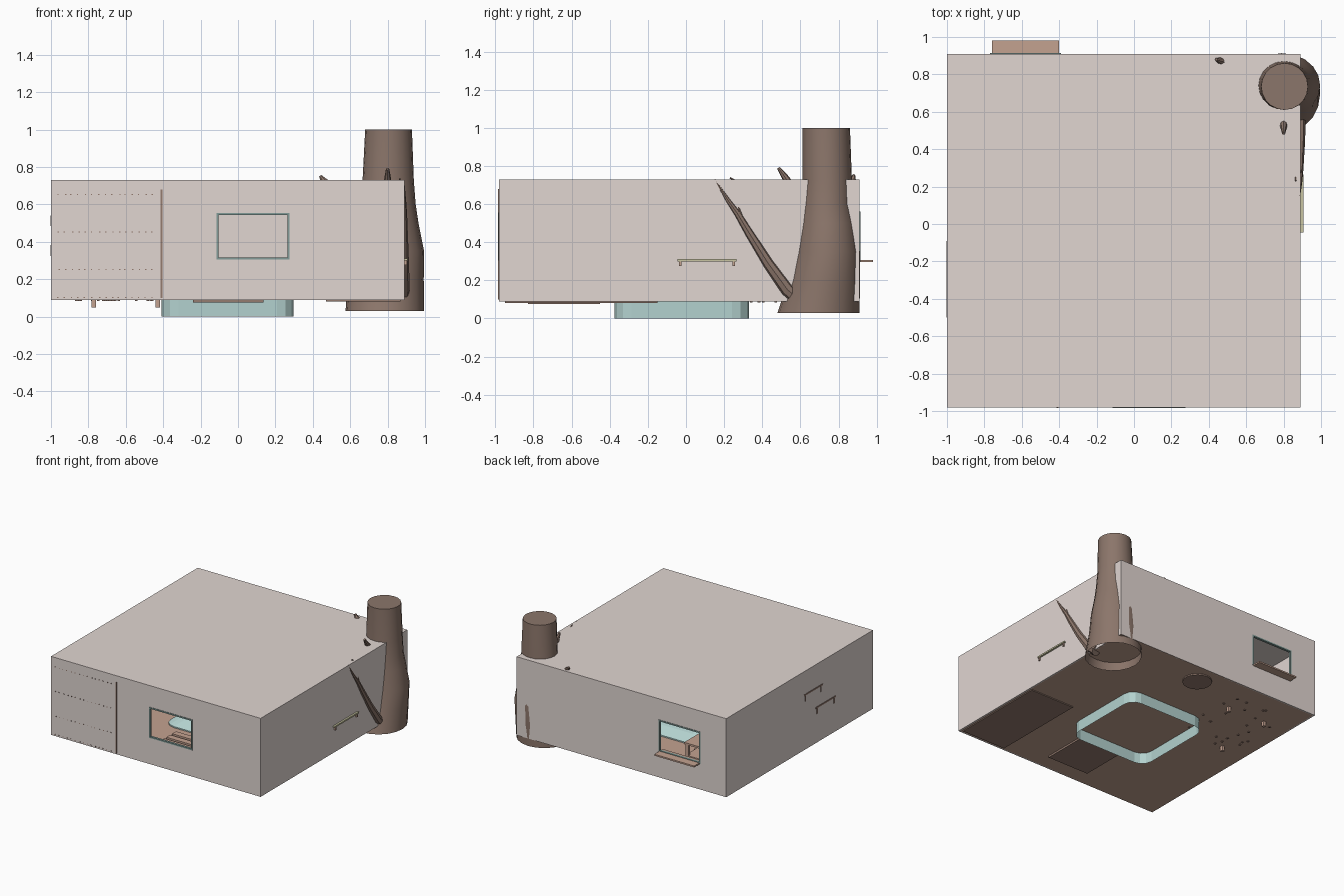
import bpy, bmesh, math, random
from mathutils import Vector

if "Cube" in bpy.data.objects:
    bpy.data.objects.remove(bpy.data.objects["Cube"])

random.seed(4)
MATS = {}
COL = dict(wall=(.75, .67, .64), wood=(.55, .36, .28), dark=(.30, .20, .16), bark=(.26, .18, .145),
           teal=(.45, .64, .62), frame=(.22, .33, .31), olive=(.58, .56, .36), red=(.62, .22, .18),
           blue=(.18, .25, .48), cream=(.80, .74, .62))


def paint(ob, c):
    if c not in MATS:
        MATS[c] = bpy.data.materials.new(c)
        MATS[c].diffuse_color = (*COL[c], 1)
    ob.data.materials.append(MATS[c])
    return ob


def finish(bm, name, c):
    bmesh.ops.recalc_face_normals(bm, faces=bm.faces)
    me = bpy.data.meshes.new(name)
    bm.to_mesh(me)
    bm.free()
    ob = bpy.data.objects.new(name, me)
    bpy.context.collection.objects.link(ob)
    return paint(ob, c)


def boxes(name, c, *spans):
    """One object made of boxes given as (x0, x1, y0, y1, z0, z1)."""
    bm = bmesh.new()
    for x0, x1, y0, y1, z0, z1 in spans:
        vs = bmesh.ops.create_cube(bm, size=1)['verts']
        for v in vs:
            v.co = ((x0 + x1) / 2 + v.co.x * (x1 - x0), (y0 + y1) / 2 + v.co.y * (y1 - y0),
                    (z0 + z1) / 2 + v.co.z * (z1 - z0))
    return finish(bm, name, c)


def loft(name, c, rings, top=True, bottom=False):
    bm = bmesh.new()
    rows = [[bm.verts.new(p) for p in r] for r in rings]
    n = len(rows[0])
    for a, b in zip(rows, rows[1:]):
        for i in range(n):
            bm.faces.new((a[i], a[(i + 1) % n], b[(i + 1) % n], b[i]))
    if top:
        bm.faces.new(rows[-1])
    if bottom:
        bm.faces.new(rows[0])
    return finish(bm, name, c)


def smooth(ob):
    bpy.ops.object.select_all(action='DESELECT')
    ob.select_set(True)
    bpy.context.view_layer.objects.active = ob
    bpy.ops.object.shade_smooth_by_angle(angle=math.radians(40))


def ellipse(cx, cy, rx, ry, z, n=20):
    return [(cx + rx * math.cos(i * math.tau / n), cy + ry * math.sin(i * math.tau / n), z) for i in range(n)]


def limb(name, pts, n=8):
    """Tapered branch through (x, y, z, radius) points."""
    rings = []
    for i, p in enumerate(pts):
        d = Vector(pts[min(i + 1, len(pts) - 1)][:3]) - Vector(pts[max(i - 1, 0)][:3])
        q = d.to_track_quat('Z', 'Y')
        rings.append([Vector(p[:3]) + q @ Vector((p[3] * math.cos(k * math.tau / n), p[3] * math.sin(k * math.tau / n), 0))
                      for k in range(n)])
    smooth(loft(name, 'bark', rings, True, True))


# Room shell with two window openings
X0, X1, Y0, Y1, Z0, Z1 = -1, .89, -.98, .91, .09, .73
shell = boxes('room_walls', 'wall', (X0, X1, Y0, Y1, Z0, Z1))
cuts = [(X0 + .012, X1 - .012, Y0 + .012, Y1 - .012, 0, Z1 - .012),
        (-.11, .27, -1.1, -.9, .31, .55), (-.77, -.39, .8, 1.1, .30, .56)]
for span in cuts:
    cutter = boxes('cutter', 'wall', span)
    cutter.hide_render = True
    mod = shell.modifiers.new('cut', 'BOOLEAN')
    mod.object, mod.operation, mod.solver = cutter, 'DIFFERENCE', 'EXACT'
    bpy.context.view_layer.objects.active = shell
    bpy.ops.object.modifier_apply(modifier='cut')
    bpy.data.objects.remove(cutter)
boxes('floor', 'wood', (X0 + .001, X1 - .001, Y0 + .001, Y1 - .001, .09, .10))


# Window frames and outer sill
def window(name, x0, x1, z0, z1, y0, y1, t=.011):
    boxes(name, 'frame', (x0, x1, y0, y1, z0, z0 + t), (x0, x1, y0, y1, z1 - t, z1),
          (x0, x0 + t, y0, y1, z0 + t, z1 - t), (x1 - t, x1, y0, y1, z0 + t, z1 - t))


window('front_window_frame', -.115, .275, .305, .555, -.984, -.965)
window('back_window_frame', -.77, -.39, .30, .56, .895, .914)
boxes('back_window_sill', 'wood', (-.76, -.40, .87, .98, .295, .307))

# Tree trunk standing in the corner
trunk = loft('tree_trunk', 'bark', [ellipse(*r) for r in (
    (.785, .695, .21, .215, .03), (.79, .725, .203, .188, .2), (.80, .742, .195, .17, .35),
    (.80, .742, .165, .15, .5), (.80, .737, .15, .135, .6), (.803, .74, .137, .13, .73),
    (.805, .735, .125, .125, 1.0))])
smooth(trunk)

# Branches: one along the right wall, others through the roof
limb('right_branch', [(.87, .60, .09, .04), (.882, .53, .15, .036), (.884, .43, .29, .03), (.884, .33, .45, .024),
                      (.886, .27, .55, .018), (.886, .22, .62, .013), (.886, .15, .73, .003)])
limb('right_twig', [(.886, .30, .50, .014), (.888, .285, .54, .012), (.888, .275, .585, .004)])
limb('front_branch', [(.80, .68, .5, .04), (.80, .58, .65, .028), (.80, .52, .74, .018), (.80, .485, .79, .009)])
limb('left_branch', [(.72, .76, .45, .04), (.56, .83, .62, .032), (.47, .87, .71, .025), (.44, .88, .752, .008)])
limb('thin_branch', [(.84, .62, .5, .02), (.86, .4, .64, .013), (.865, .23, .738, .004)])


# Heated table with a rounded blanket reaching below the floor
def rounded(h, z, r=.09, k=4):
    out = []
    for q in range(4):
        sx, sy = ((1, 1), (-1, 1), (-1, -1), (1, -1))[q]
        for i in range(k):
            a = (q + i / (k - 1)) * math.pi / 2
            out.append((-.055 + sx * (h - r) + r * math.cos(a), -.022 + sy * (h - r) + r * math.sin(a), z))
    return out


loft('table_blanket', 'teal', [rounded(.353, 0), rounded(.353, .11), rounded(.29, .16), rounded(.24, .23)])
boxes('table_top', 'wood', (-.30, .19, -.267, .223, .23, .25))

# Low slatted seat by the front window
boxes('seat_base', 'dark', (-.24, .135, -.83, -.45, .075, .115))
boxes('seat_slats', 'wood', *[(-.23, .125, -.82 + i * .075, -.77 + i * .075, .115, .13) for i in range(5)])

# Bed at the right, round stool at the back
boxes('bed_frame', 'dark', (.47, .87, -.95, -.15, .082, .16))
boxes('bed_mattress', 'cream', (.48, .86, -.94, -.16, .16, .21))
boxes('bed_pillow', 'teal', (.54, .80, -.92, -.78, .21, .24))
loft('round_stool', 'dark', [ellipse(.005, .74, .11, .11, z) for z in (.08, .2)], True, True)

# Desk with shelf and books, legs passing through the floor
xs, ys = (-.77, -.43), (.11, .59)
boxes('desk_legs', 'wood', *[(x - .012, x + .012, y - .012, y + .012, .05, .25) for x in xs for y in ys])
boxes('desk_boards', 'wood', (-.79, -.41, .09, .61, .25, .265), (-.785, -.415, .1, .6, .15, .16))
for c, off in (('red', 0), ('blue', 1), ('teal', 2)):
    boxes(c + '_desk_books', c, *[(-.72, -.57, .14 + .03 * i, .164 + .03 * i, z, z + .06 + .01 * (i % 3))
                                  for z in (.16, .265) for i in range(off, 14, 3)])

# Bookcase in the front left corner; its side edge and book spines break the wall
boxes('bookcase', 'dark', (-.415, -.405, -.985, -.80, .10, .68), (-.985, -.975, -.965, -.80, .10, .68),
      *[(-.975, -.415, -.965, -.80, z, z + .012) for z in (.11, .30, .49, .668)])
for c, off in (('red', 0), ('blue', 1), ('cream', 2)):
    boxes(c + '_books', c, *[(-.96 + .034 * i, -.932 + .034 * i, -.965, -.85, z, z + .13 + .012 * (i % 3))
                             for z in (.122, .312, .502) for i in range(off, 16, 3)])
boxes('book_corners', 'dark', *[(x, x + .007, -.982, -.96, z, z + .006)
      for z in (.10, .25, .45, .65) for x in [-.97 + .036 * i + random.uniform(0, .012) for i in range(15)]])

# Shelf on the right wall and two rails on the left wall
boxes('right_shelf', 'olive', (.80, .905, -.045, .265, .30, .312))
boxes('right_shelf_brackets', 'wood', *[(.83, .903, y - .006, y + .006, .275, .30) for y in (-.03, .25)])
for i, (a, b, z) in enumerate(((-.33, -.09, .53), (-.50, -.24, .37))):
    boxes('left_shelf_%d' % i, 'dark', (-1.003, -.88, a, b, z, z + .012),
          *[(-1.003, -.92, y - .006, y + .006, z - .045, z) for y in (a + .02, b - .02)])

# Small feet showing under the floor
spots = [(random.uniform(-.88, -.35), random.uniform(.1, .75)) for _ in range(22)]
boxes('small_feet', 'dark', *[(x, x + .014, y, y + .014, .084, .11) for x, y in spots])

for m in bpy.data.materials:
    if m.users and not m.is_grease_pencil:
        m.use_nodes = True
        m.node_tree.nodes["Principled BSDF"].inputs["Base Color"].default_value = m.diffuse_color
